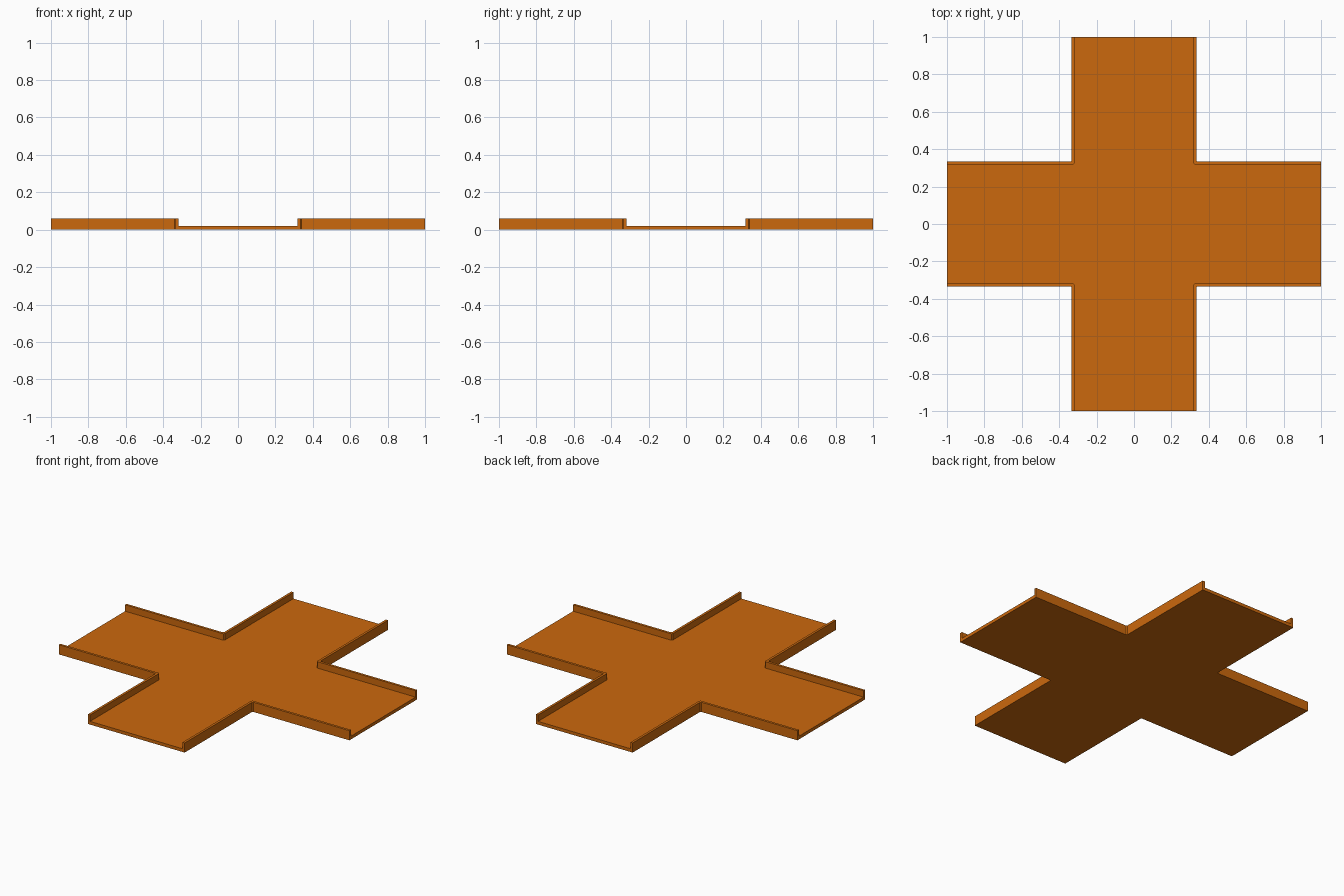
import bpy, bmesh
from mathutils import Matrix
from math import pi

if "Cube" in bpy.data.objects:
    bpy.data.objects.remove(bpy.data.objects["Cube"])

OUT, WALL, FLOOR_H, WALL_H, BEVEL = 0.333, 0.015, 0.02, 0.06, 0.006
IN = OUT - WALL

orange = bpy.data.materials.new("orange")
orange.diffuse_color = (0.60, 0.14, 0.004, 1)
orange.use_nodes = True
orange.node_tree.nodes["Principled BSDF"].inputs["Base Color"].default_value = orange.diffuse_color


def prism(name, outline, height):
    """Extrude a flat outline upward from z = 0."""
    bm = bmesh.new()
    face = bm.faces.new([bm.verts.new((x, y, 0)) for x, y in outline])
    new = bmesh.ops.extrude_face_region(bm, geom=[face])["geom"]
    bmesh.ops.translate(bm, vec=(0, 0, height),
                        verts=[g for g in new if isinstance(g, bmesh.types.BMVert)])
    bmesh.ops.recalc_face_normals(bm, faces=bm.faces)
    mesh = bpy.data.meshes.new(name)
    bm.to_mesh(mesh)
    bm.free()
    mesh.materials.append(orange)
    obj = bpy.data.objects.new(name, mesh)
    bpy.context.collection.objects.link(obj)
    return obj


def turned(points):
    """Repeat the points of one quadrant around the centre."""
    return [(x, y) if k == 0 else (-y, x) if k == 1 else (-x, -y) if k == 2 else (y, -x)
            for k in range(4) for x, y in points]


# Cross-shaped floor, reaching the inner faces of the walls
floor_corner = [(1, IN), (IN + BEVEL, IN), (IN, IN + BEVEL), (IN, 1)]
prism("floor", turned(floor_corner), FLOOR_H)

# One L-shaped wall along each open corner, with a small corner chamfer
wall_outline = floor_corner + [(OUT, 1), (OUT, OUT + BEVEL), (OUT + BEVEL, OUT), (1, OUT)]
for k, side in enumerate(("back_right", "back_left", "front_left", "front_right")):
    wall = prism("wall_" + side, wall_outline, WALL_H)
    wall.data.transform(Matrix.Rotation(k * pi / 2, 4, "Z"))
